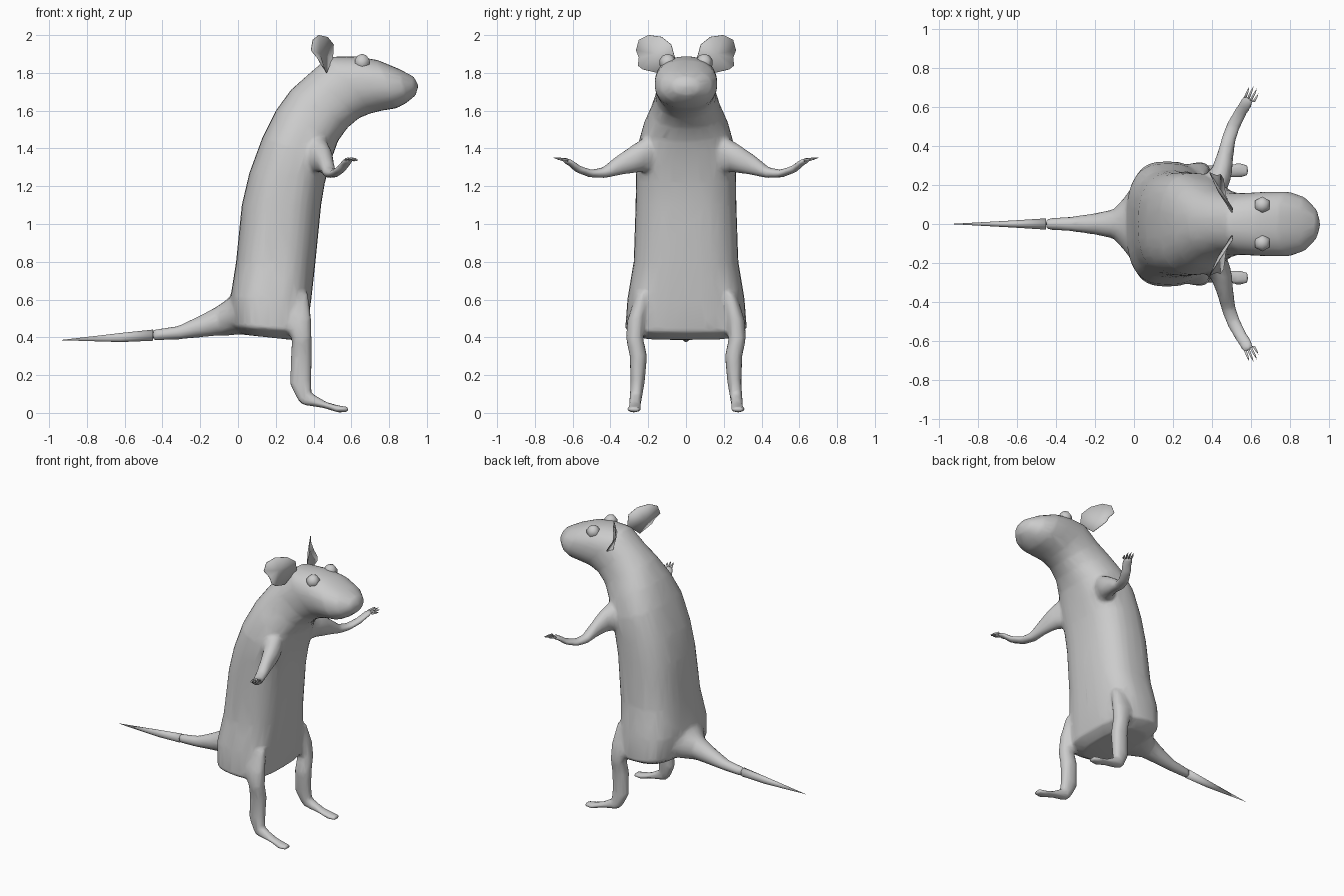
import bpy, bmesh, math
from mathutils import Vector as V

if "Cube" in bpy.data.objects:
    bpy.data.objects.remove(bpy.data.objects["Cube"])


def finish(name, bm):
    bmesh.ops.recalc_face_normals(bm, faces=bm.faces)
    me = bpy.data.meshes.new(name)
    bm.to_mesh(me)
    bm.free()
    me.shade_smooth()
    ob = bpy.data.objects.new(name, me)
    bpy.context.collection.objects.link(ob)
    return ob


def loft(bm, sections, n=12, tip=None):
    """Skin rounded rings: point a, opposite point b, sideways half-width vector, squareness."""
    rings = []
    for a, b, side, e in sections:
        a, b, side = V(a), V(b), V(side)
        ring = []
        for i in range(n):
            t = 2 * math.pi * i / n
            c, s = math.cos(t), math.sin(t)
            c = math.copysign(abs(c) ** e, c)
            s = math.copysign(abs(s) ** e, s)
            ring.append(bm.verts.new((a + b) / 2 + (b - a) / 2 * c + side * s))
        rings.append(ring)
    for r, q in zip(rings, rings[1:]):
        for i in range(n):
            j = (i + 1) % n
            bm.faces.new((r[i], r[j], q[j], q[i]))
    first = (V(sections[0][0]) + V(sections[0][1])) / 2
    last = V(tip) if tip else (V(sections[-1][0]) + V(sections[-1][1])) / 2
    for ring, p in ((rings[0], first), (rings[-1], last)):
        v = bm.verts.new(p)
        for i in range(n):
            bm.faces.new((ring[i], ring[(i + 1) % n], v))


def profile(rows, e=1.0):
    """Rows of back x, back z, front x, front z, half width, optional squareness."""
    return [((r[0], 0, r[1]), (r[2], 0, r[3]), (0, r[4], 0), r[5] if len(r) > 5 else e)
            for r in rows]


skin = bmesh.new()  # body, tail and legs are blended into one skin

# Body and head, from rump to nose
loft(skin, profile([
    (.02, .415, .30, .385, .24, .75),
    (-.025, .46, .365, .43, .322, .68),
    (-.04, .61, .388, .60, .310, .72),
    (-.01, .80, .41, .80, .277, .75),
    (.02, 1.10, .44, 1.10, .267, .78),
    (.06, 1.27, .46, 1.22, .265, .78),
    (.13, 1.46, .49, 1.33, .260, .78),
    (.20, 1.60, .53, 1.44, .225, .85),
    (.28, 1.71, .58, 1.51, .182, .88),
    (.37, 1.79, .64, 1.56, .16, .9),
    (.48, 1.885, .70, 1.585, .16, .9),
    (.62, 1.888, .76, 1.60, .166, .88),
    (.74, 1.868, .84, 1.613, .166, .88),
    (.855, 1.82, .89, 1.64, .138, .88),
    (.93, 1.78, .94, 1.68, .075)]), n=32, tip=(.957, 0, 1.735))

# Tail root, then its free end as a separate part
TAIL = [(.06, .72, .08, .42, .27), (-.02, .635, .0, .415, .19), (-.06, .60, -.05, .41, .13),
        (-.11, .565, -.10, .41, .075), (-.21, .51, -.20, .40, .054), (-.32, .46, -.32, .388, .038),
        (-.45, .441, -.45, .382, .029), (-.62, .423, -.62, .375, .018)]
loft(skin, profile(TAIL[:7]), n=16)
bm = bmesh.new()
loft(bm, profile(TAIL[6:]), n=16, tip=(-.945, 0, .385))
finish("tail_end", bm)

# Ear outline (y, z)
EAR = [(.15, 1.80), (.06, 1.88), (.08, 1.95), (.13, 1.99), (.20, 2.0), (.25, 1.975),
       (.265, 1.92), (.25, 1.88), (.255, 1.84), (.23, 1.82)]

# Hind leg: back x z, front x z, half width, centre y
HIND = [(.16, .56, .37, .64, .05, .225), (.24, .47, .388, .50, .05, .262),
        (.285, .39, .39, .40, .046, .272), (.28, .30, .392, .30, .046, .252),
        (.275, .15, .388, .18, .038, .256), (.315, .07, .39, .105, .033, .265),
        (.34, .043, .42, .087, .033, .268), (.46, .024, .47, .057, .032, .270),
        (.53, .001, .53, .040, .038, .275), (.585, .004, .585, .032, .032, .275)]

# Fore leg: x, upper y z, lower y z, half width
FORE = [(.37, .15, 1.53, .17, 1.25, .10), (.42, .225, 1.455, .23, 1.275, .075),
        (.45, .28, 1.42, .275, 1.27, .054), (.468, .36, 1.365, .345, 1.26, .042),
        (.485, .44, 1.30, .43, 1.242, .037), (.51, .50, 1.288, .51, 1.246, .036),
        (.545, .56, 1.307, .58, 1.273, .034), (.573, .61, 1.342, .62, 1.310, .034),
        (.59, .645, 1.352, .65, 1.328, .030)]

for s, label in ((1, "left"), (-1, "right")):
    loft(skin, [((r[0], s * r[5], r[1]), (r[2], s * r[5], r[3]), (0, r[4], 0), .9)
                for r in HIND], n=16)
    loft(skin, [((x, s * y1, z1), (x, s * y2, z2),
                 (w * math.cos(.07 * i), -s * w * math.sin(.07 * i), 0), 1)
                for i, (x, y1, z1, y2, z2, w) in enumerate(FORE)], n=16)

    # Fingers
    bm = bmesh.new()
    for k, (tx, ty, tz) in enumerate([(.590, .703, 1.352), (.612, .705, 1.352),
                                      (.630, .695, 1.347), (.637, .668, 1.338)]):
        sections = []
        for f, r in ((0, .008), (.6, .006)):
            x = (.570 + .014 * k) * (1 - f) + tx * f
            y = s * ((.648 - .008 * k) * (1 - f) + ty * f)
            z = 1.34 * (1 - f) + tz * f
            sections.append(((x, y, z + r), (x, y, z - r), (r, 0, 0), 1))
        loft(bm, sections, n=6, tip=(tx, s * ty, tz))
    finish("fingers_" + label, bm)

    # Ear: thin cupped fan
    bm = bmesh.new()
    rim = []
    for y, z in EAR:
        t = min(1, (z - 1.8) / .12)
        rim.append(bm.verts.new((.47 + t * (.05 - .64 * (y - .06)), s * y, z)))
    mid = bm.verts.new((.435, s * .165, 1.90))
    for i in range(len(rim)):
        bm.faces.new((mid, rim[i], rim[(i + 1) % len(rim)]))
    ear = finish("ear_" + label, bm)
    ear.modifiers.new("thin", "SOLIDIFY").thickness = .004

    # Eye
    bm = bmesh.new()
    bmesh.ops.create_uvsphere(bm, u_segments=6, v_segments=5, radius=.046)
    bmesh.ops.translate(bm, vec=(.657, s * .097, 1.855), verts=bm.verts)
    finish("eye_" + label, bm)

# Blend the skin so the limbs flow into the body, then thin it out
body = finish("body", skin)
blend = body.modifiers.new("blend", "REMESH")
blend.mode = "VOXEL"
blend.voxel_size = .01
blend.use_smooth_shade = True
soft = body.modifiers.new("soft", "SMOOTH")
soft.factor, soft.iterations = .5, 10
body.modifiers.new("thin_out", "DECIMATE").ratio = .06
